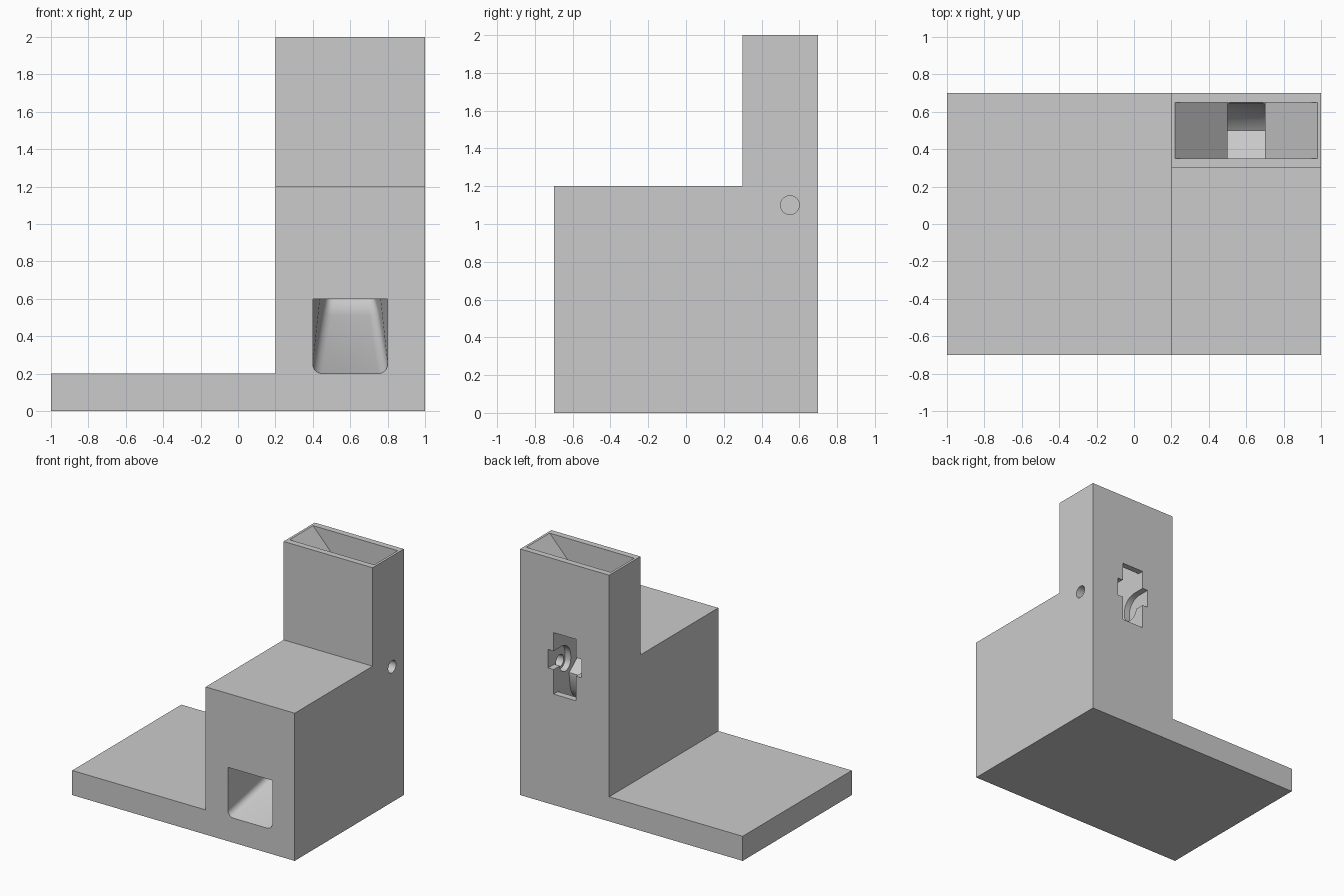
import bpy, bmesh
from math import sin, cos, pi, radians

cube = bpy.data.objects.get("Cube")
if cube:
    bpy.data.objects.remove(cube, do_unlink=True)

GREY = (0.6, 0.6, 0.6, 1)
grey = bpy.data.materials.new("light grey plastic")
grey.use_nodes = True
grey.diffuse_color = GREY
grey.node_tree.nodes["Principled BSDF"].inputs["Base Color"].default_value = GREY


def loft(name, sections):
    """Closed solid through matching rings of points."""
    bm = bmesh.new()
    rings = [[bm.verts.new(p) for p in ring] for ring in sections]
    n = len(rings[0])
    for a, b in zip(rings, rings[1:]):
        for i in range(n):
            j = (i + 1) % n
            bm.faces.new((a[i], a[j], b[j], b[i]))
    bm.faces.new(rings[0])
    bm.faces.new(rings[-1])
    bmesh.ops.recalc_face_normals(bm, faces=bm.faces)
    mesh = bpy.data.meshes.new(name)
    bm.to_mesh(mesh)
    bm.free()
    mesh.materials.append(grey)
    ob = bpy.data.objects.new(name, mesh)
    bpy.context.collection.objects.link(ob)
    return ob


def prism_x(name, profile, x0, x1):
    return loft(name, [[(x, y, z) for y, z in profile] for x in (x0, x1)])


def prism_y(name, profile, y0, y1):
    return loft(name, [[(x, y, z) for x, z in profile] for y in (y0, y1)])


def rect(a0, a1, b0, b1):
    return [(a0, b0), (a1, b0), (a1, b1), (a0, b1)]


def arc(ca, cb, r, start, end, steps):
    angles = [radians(start + (end - start) * i / steps) for i in range(steps + 1)]
    return [(ca + r * cos(t), cb + r * sin(t)) for t in angles]


# Stepped housing: low base plate with a tall block on one side
body = prism_y("dispenser_body", [(-1, 0), (1, 0), (1, 2), (.2, 2), (.2, .2), (-1, .2)], -.7, .7)

# Step in front of the tower
step = prism_x("step_cutter", rect(-.8, .3, 1.2, 2.2), .1, 1.1)

# Hopper funnel narrowing into the throat
hopper = prism_y("hopper_cutter", [(.22, 2.1), (.22, 2), (.5, 1.7), (.5, 1.5),
                                   (.7, 1.5), (.7, 1.7), (.98, 2), (.98, 2.1)], .35, .65)

# Throat with a ramp leading to the back
throat = prism_x("throat_cutter", [(.35, 1.6), (.65, 1.6), (.65, .9), (.5, .9),
                                   (.5, 1), (.35, 1.12)], .5, .7)


# Curved chute, widening to the front window
def chute_ring(floor, ceiling, half, r):
    height = 1.0
    (fy, fz), (cy, cz) = floor, ceiling
    length = ((cy - fy) ** 2 + (cz - fz) ** 2) ** .5
    flat = arc(-half + r, r, r, 180, 270, 5) + arc(half - r, r, r, 270, 360, 5)
    flat += [(half, length), (-half, length)]
    return [(.6 + u, fy + (cy - fy) * v / length, fz + (cz - fz) * v / length)
            for u, v in flat]


chute = loft("chute_cutter", [chute_ring(*s) for s in (
    ((.65, .98), (.5, .98), .1, .01),
    ((.64, .78), (.47, .85), .11, .02),
    ((.61, .66), (.43, .79), .12, .03),
    ((.55, .57), (.38, .74), .135, .04),
    ((.46, .51), (.3, .71), .15, .05),
    ((-.7, .2), (-.7, .6), .2, .05),
    ((-.8, .2), (-.8, .6), .2, .05))])

# Service slot in the back wall
slot = prism_x("slot_cutter", rect(.6, .8, .9, 1.4), .5, .7)

# Hooked axle grooves in both throat walls
hook = [(.8, 1.1), (.8, 1.25)] + arc(.6, 1.13, .12, 90, 180, 8)
hook += arc(.55, 1.1, .07, 180, 360, 12)
groove = prism_x("axle_groove_cutter", hook, .45, .75)

# Axle hole through the outer side wall
hole = prism_x("axle_hole_cutter", arc(.55, 1.1, .05, 0, 345, 23), .72, 1.1)

bpy.ops.object.select_all(action='DESELECT')
bpy.context.view_layer.objects.active = body
body.select_set(True)
for cutter in (step, hopper, throat, chute, slot, groove, hole):
    mod = body.modifiers.new(cutter.name, 'BOOLEAN')
    mod.operation = 'DIFFERENCE'
    mod.solver = 'EXACT'
    mod.object = cutter
    bpy.ops.object.modifier_apply(modifier=mod.name)
    bpy.data.objects.remove(cutter, do_unlink=True)

bpy.ops.object.shade_smooth_by_angle(angle=radians(30))
